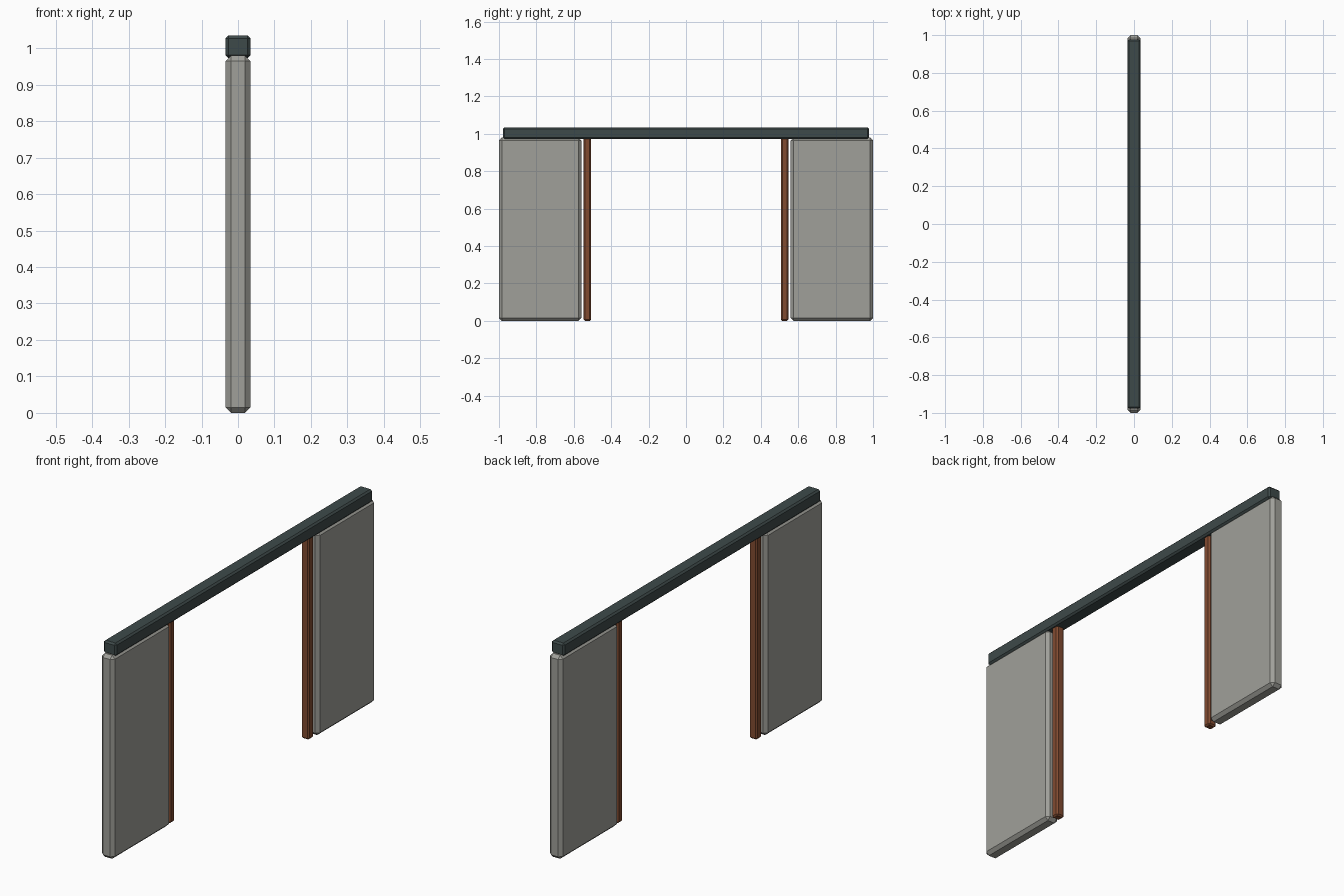
import bpy, bmesh
from mathutils import Vector

if "Cube" in bpy.data.objects:
    bpy.data.objects.remove(bpy.data.objects["Cube"])


def material(name, rgb):
    m = bpy.data.materials.new(name)
    m.diffuse_color = (*rgb, 1)
    m.use_nodes = True
    m.node_tree.nodes["Principled BSDF"].inputs["Base Color"].default_value = m.diffuse_color
    return m


def chamfered_box(name, lo, hi, chamfer, mat):
    lo, hi = Vector(lo), Vector(hi)
    bm = bmesh.new()
    bmesh.ops.create_cube(bm, size=1)
    bmesh.ops.scale(bm, vec=hi - lo, verts=bm.verts)
    bmesh.ops.bevel(bm, geom=bm.edges[:], offset=chamfer, segments=1,
                    profile=0.5, affect='EDGES')
    mesh = bpy.data.meshes.new(name)
    bm.to_mesh(mesh)
    bm.free()
    mesh.materials.append(mat)
    ob = bpy.data.objects.new(name, mesh)
    ob.location = (lo + hi) / 2
    bpy.context.collection.objects.link(ob)
    return ob


stone = material("stone", (0.35, 0.35, 0.32))
wood = material("wood", (0.22, 0.07, 0.03))
steel = material("dark_steel", (0.048, 0.068, 0.068))

# Wall panels and door posts, mirrored about the opening
for side, s in (("left", -1), ("right", 1)):
    y0, y1 = sorted((s * 0.56, s * 1.0))
    chamfered_box(side + "_wall_panel", (-0.034, y0, 0), (0.034, y1, 0.98), 0.015, stone)
    y0, y1 = sorted((s * 0.508, s * 0.547))
    chamfered_box(side + "_door_post", (-0.021, y0, 0), (0.021, y1, 0.98), 0.007, wood)

# Lintel beam across the top
chamfered_box("lintel_beam", (-0.034, -0.978, 0.973), (0.034, 0.978, 1.035), 0.008, steel)
